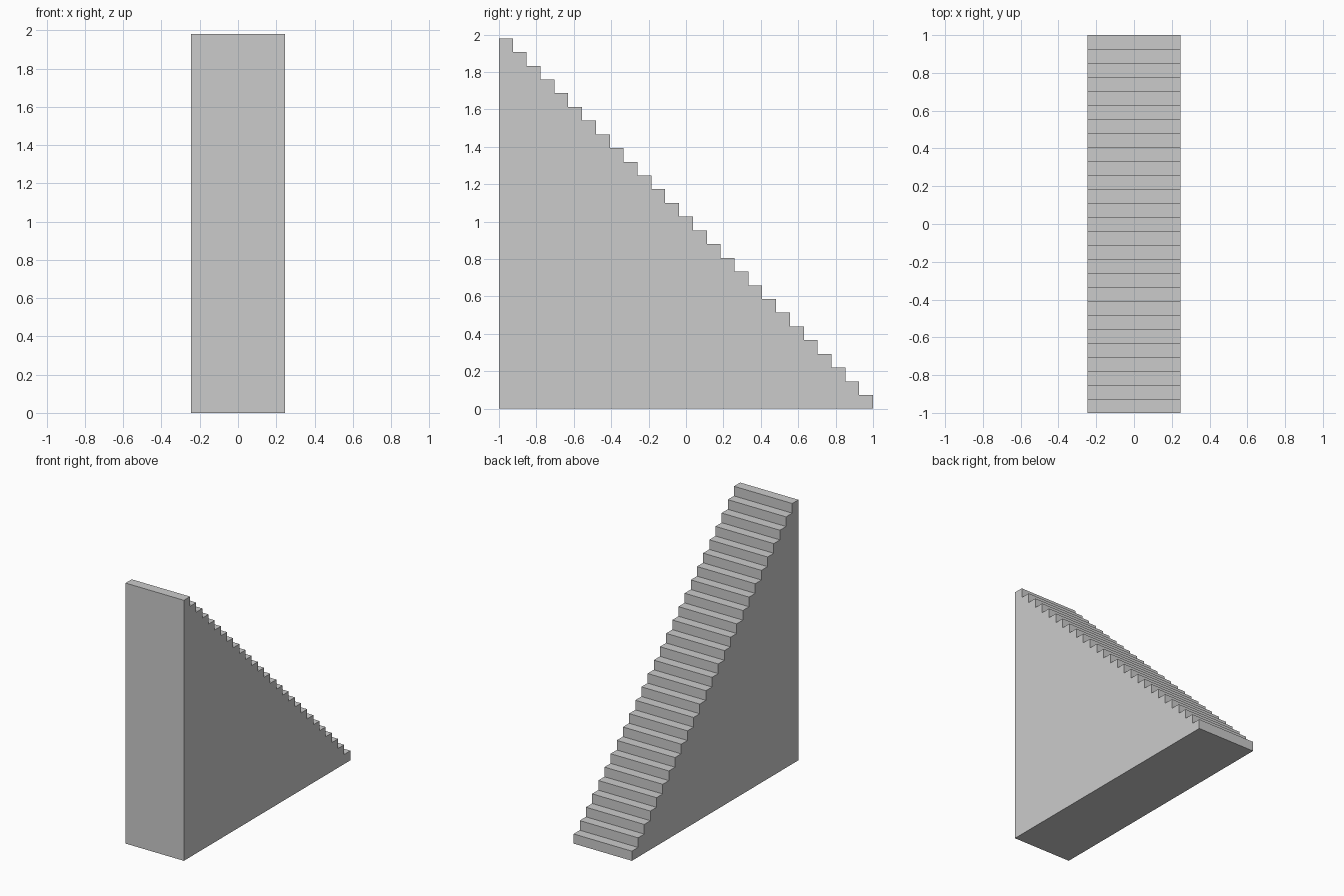
import bpy
import bmesh

if "Cube" in bpy.data.objects:
    bpy.data.objects.remove(bpy.data.objects["Cube"])

STEPS = 27
HALF_WIDTH = 0.245
LENGTH, HEIGHT = 2.0, 1.98
tread, riser = LENGTH / STEPS, HEIGHT / STEPS

# Side profile: solid base with steps climbing toward the front
profile = [(-1.0, 0.0), (1.0, 0.0)]
for i in range(STEPS):
    y = 1.0 - i * tread
    z = (i + 1) * riser
    profile += [(y, z), (y - tread, z)]

# Extrude the profile across the width
bm = bmesh.new()
side = bm.faces.new([bm.verts.new((-HALF_WIDTH, y, z)) for y, z in profile])
result = bmesh.ops.extrude_face_region(bm, geom=[side], use_keep_orig=True)
moved = [g for g in result["geom"] if isinstance(g, bmesh.types.BMVert)]
bmesh.ops.translate(bm, verts=moved, vec=(2 * HALF_WIDTH, 0, 0))
bmesh.ops.recalc_face_normals(bm, faces=bm.faces)

mesh = bpy.data.meshes.new("staircase")
bm.to_mesh(mesh)
bm.free()
bpy.context.collection.objects.link(bpy.data.objects.new("staircase", mesh))
